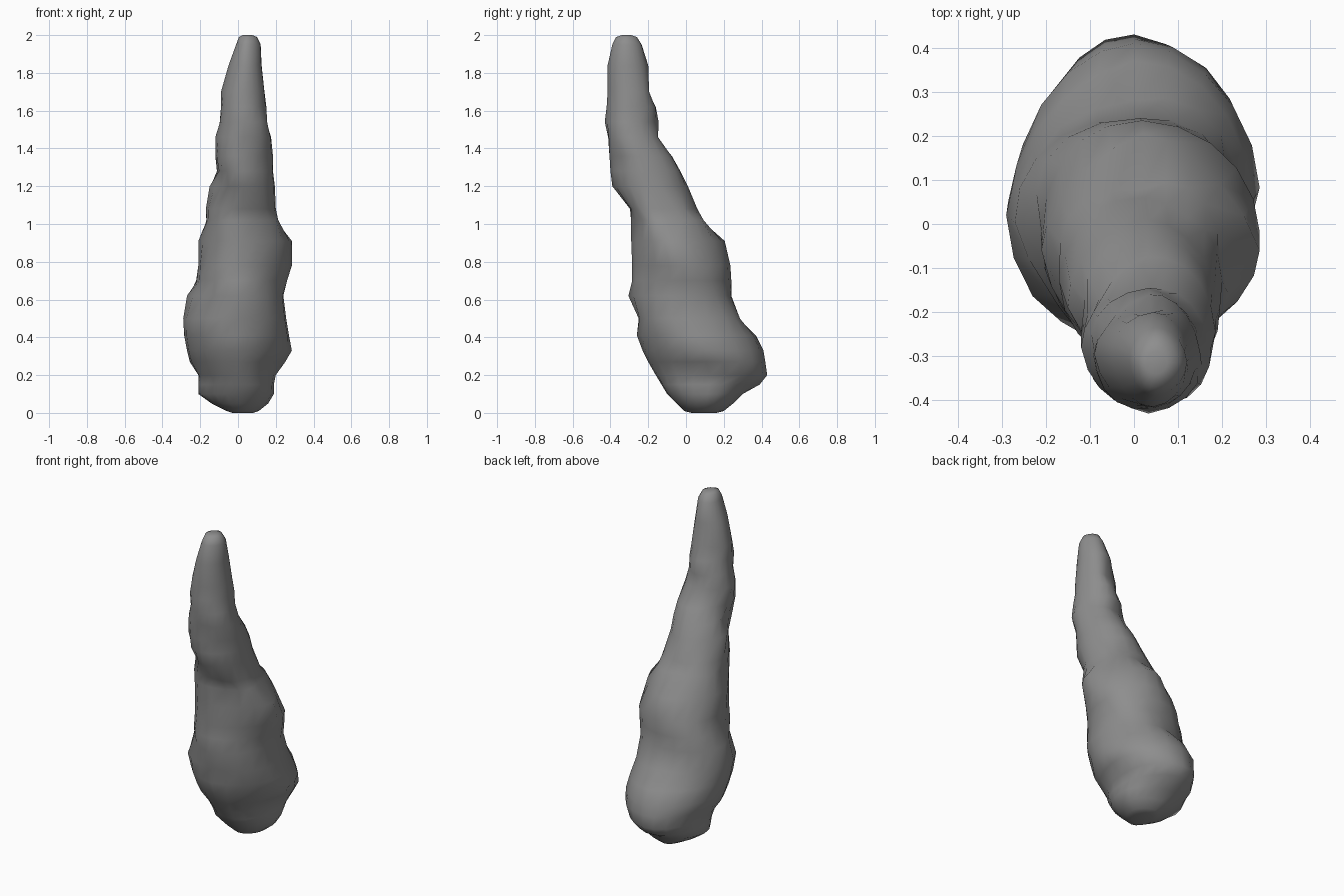
import bpy, bmesh, math

SIDES = 20
TWIST = 0.15  # height the spiral folds fall per quarter turn
# Silhouette rings: height, left x, right x, front y, back y
RINGS = [
    (0.00, -0.03, 0.08, 0.03, 0.16),
    (0.01, -0.06, 0.11, -0.01, 0.20),
    (0.05, -0.14, 0.16, -0.05, 0.25),
    (0.10, -0.21, 0.19, -0.10, 0.30),
    (0.15, -0.21, 0.19, -0.13, 0.39),
    (0.20, -0.21, 0.20, -0.16, 0.43),
    (0.27, -0.255, 0.25, -0.20, 0.42),
    (0.33, -0.27, 0.285, -0.23, 0.41),
    (0.41, -0.285, 0.27, -0.26, 0.37),
    (0.50, -0.29, 0.255, -0.25, 0.28),
    (0.62, -0.27, 0.24, -0.305, 0.24),
    (0.70, -0.215, 0.26, -0.285, 0.24),
    (0.78, -0.21, 0.285, -0.285, 0.235),
    (0.91, -0.21, 0.285, -0.29, 0.205),
    (1.02, -0.165, 0.20, -0.29, 0.08),
    (1.08, -0.17, 0.20, -0.29, 0.06),
    (1.20, -0.15, 0.195, -0.39, 0.01),
    (1.28, -0.10, 0.185, -0.40, -0.03),
    (1.36, -0.12, 0.185, -0.405, -0.075),
    (1.46, -0.12, 0.175, -0.41, -0.155),
    (1.54, -0.095, 0.15, -0.43, -0.145),
    (1.62, -0.09, 0.15, -0.42, -0.16),
    (1.70, -0.09, 0.14, -0.415, -0.20),
    (1.84, -0.05, 0.125, -0.415, -0.20),
    (1.95, -0.01, 0.12, -0.39, -0.235),
    (1.99, 0.005, 0.10, -0.37, -0.26),
    (2.00, 0.025, 0.075, -0.34, -0.29),
]
# Leaning centre line: height, x, y
AXIS = [(0, 0.01, 0.10), (0.2, 0, 0.13), (0.5, 0, 0.02), (0.8, 0.02, -0.02),
        (1.02, 0.02, -0.10), (1.2, 0.03, -0.19), (1.46, 0.03, -0.28), (2, 0.05, -0.315)]


def sample(table, z, col):
    z = min(max(z, table[0][0]), table[-1][0])
    for a, b in zip(table, table[1:]):
        if z <= b[0]:
            return a[col] + (b[col] - a[col]) * (z - a[0]) / (b[0] - a[0])


def reach(z, col):
    return abs(sample(RINGS, z, col) - sample(AXIS, z, 1 if col < 3 else 2))


def point(z, i):
    # Blend neighbouring side profiles along the falling spiral
    angle = math.tau * i / SIDES
    c, s = math.cos(angle), math.sin(angle)
    quarter, f = divmod(i * 4 / SIDES, 1)
    drop = TWIST * min(1, z / 0.5, (2 - z) / 0.4)
    up, down = z + drop * f, z - drop * (1 - f)
    zx, zy = (up, down) if quarter % 2 == 0 else (down, up)
    return (sample(AXIS, z, 1) + c * reach(zx, 2 if c > 0 else 1),
            sample(AXIS, z, 2) + s * reach(zy, 4 if s > 0 else 3), z)


# Twisted horn: loft of rings, closed at both ends
bm = bmesh.new()
loops = [[bm.verts.new(point(r[0], i)) for i in range(SIDES)] for r in RINGS]
for a, b in zip(loops, loops[1:]):
    for i in range(SIDES):
        j = (i + 1) % SIDES
        bm.faces.new((a[i], a[j], b[j], b[i]))
bm.faces.new(loops[0][::-1])
bm.faces.new(loops[-1])
for f in bm.faces:
    f.smooth = True

mesh = bpy.data.meshes.new("horn")
bm.to_mesh(mesh)
bm.free()
horn = bpy.data.objects.new("horn", mesh)
bpy.context.collection.objects.link(horn)

# Dark grey colour
grey = bpy.data.materials.new("dark_grey")
grey.diffuse_color = (0.27, 0.27, 0.27, 1)
mesh.materials.append(grey)
